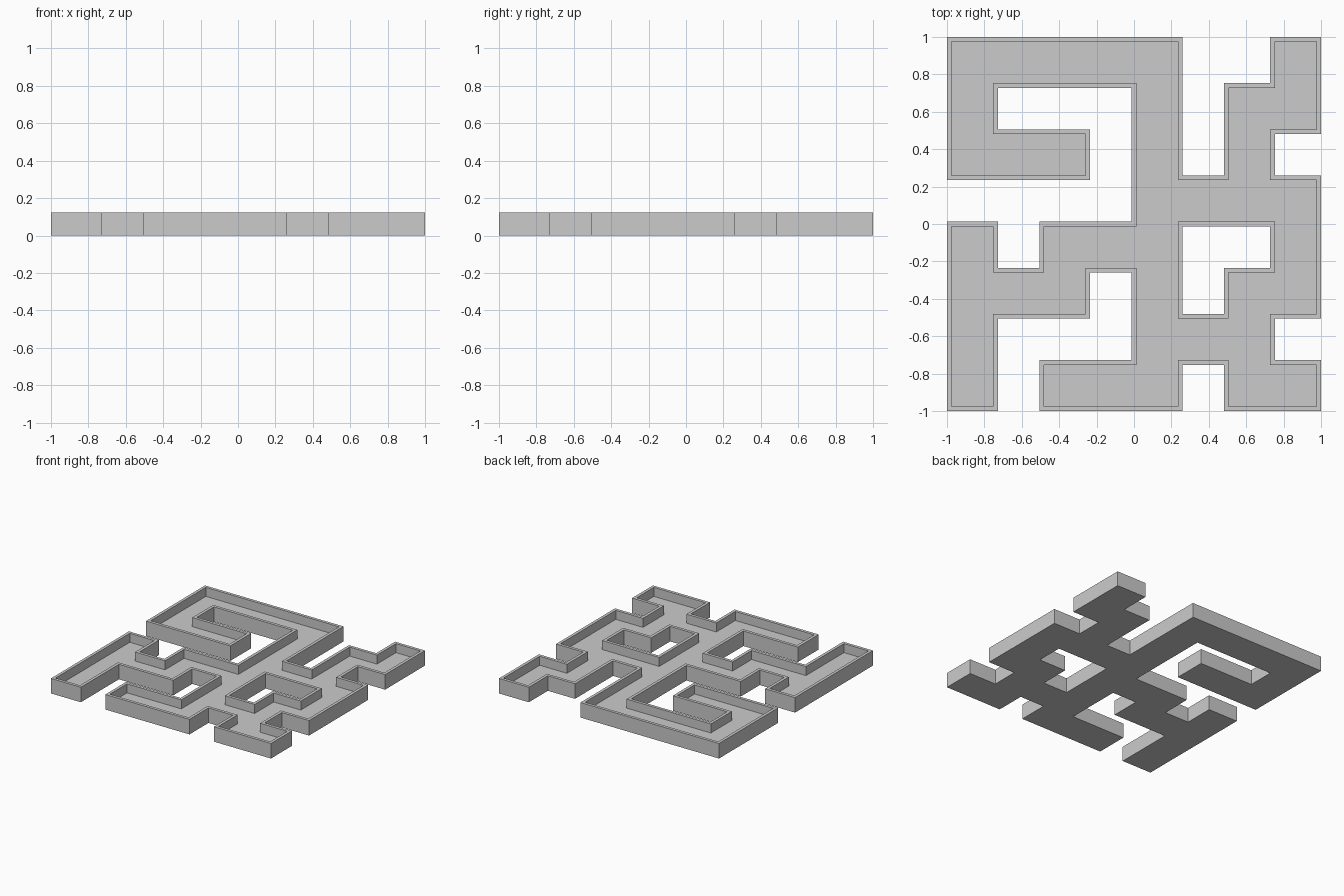
import bpy
import bmesh
from mathutils import Vector

cube = bpy.data.objects.get("Cube")
if cube:
    bpy.data.objects.remove(cube, do_unlink=True)

# Corridor layout, back row first
LAYOUT = [
    "#####..#",
    "#...#.##",
    "###.#.#.",
    "....####",
    "#.###..#",
    "###.#.##",
    "#...###.",
    "#.###.##",
]
CELL = 2 / 8.1
WALL = CELL * 0.1
HEIGHT = CELL * 0.5
FLOOR = CELL * 0.2

grey = bpy.data.materials.new("light grey")
grey.use_nodes = True
colour = (0.6, 0.6, 0.6, 1)
grey.diffuse_color = colour
grey.node_tree.nodes["Principled BSDF"].inputs["Base Color"].default_value = colour


def sign(value):
    return (value > 1e-6) - (value < -1e-6)


# Flat floor tiles
bm = bmesh.new()
for row, line in enumerate(LAYOUT):
    for col, mark in enumerate(line):
        if mark == "#":
            x, y = (col - 4) * CELL, (3 - row) * CELL
            bm.faces.new([bm.verts.new((x + dx * CELL, y + dy * CELL, FLOOR))
                          for dx, dy in ((0, 0), (1, 0), (1, 1), (0, 1))])
bmesh.ops.remove_doubles(bm, verts=bm.verts[:], dist=0.001)

# Widen the outline by half a wall
shifts = {}
for v in bm.verts:
    pull = sum((f.calc_center_median() - v.co for f in v.link_faces), Vector())
    shifts[v] = Vector((-sign(pull.x), -sign(pull.y), 0)) * WALL / 2
for v, shift in shifts.items():
    v.co += shift

# Rim strip along the outline
bm.normal_update()
rim = bmesh.ops.inset_region(bm, faces=bm.faces[:], thickness=WALL,
                             use_boundary=True, use_even_offset=True)["faces"]

# Underside and outer sides
base = bmesh.ops.extrude_face_region(bm, geom=bm.faces[:], use_keep_orig=True)
for item in base["geom"]:
    if isinstance(item, bmesh.types.BMVert):
        item.co.z = 0

# Raised wall
wall = bmesh.ops.extrude_face_region(bm, geom=rim)
for item in wall["geom"]:
    if isinstance(item, bmesh.types.BMVert):
        item.co.z = HEIGHT
bmesh.ops.recalc_face_normals(bm, faces=bm.faces[:])

mesh = bpy.data.meshes.new("maze_tray")
bm.to_mesh(mesh)
bm.free()
mesh.materials.append(grey)
tray = bpy.data.objects.new("maze_tray", mesh)
bpy.context.collection.objects.link(tray)
